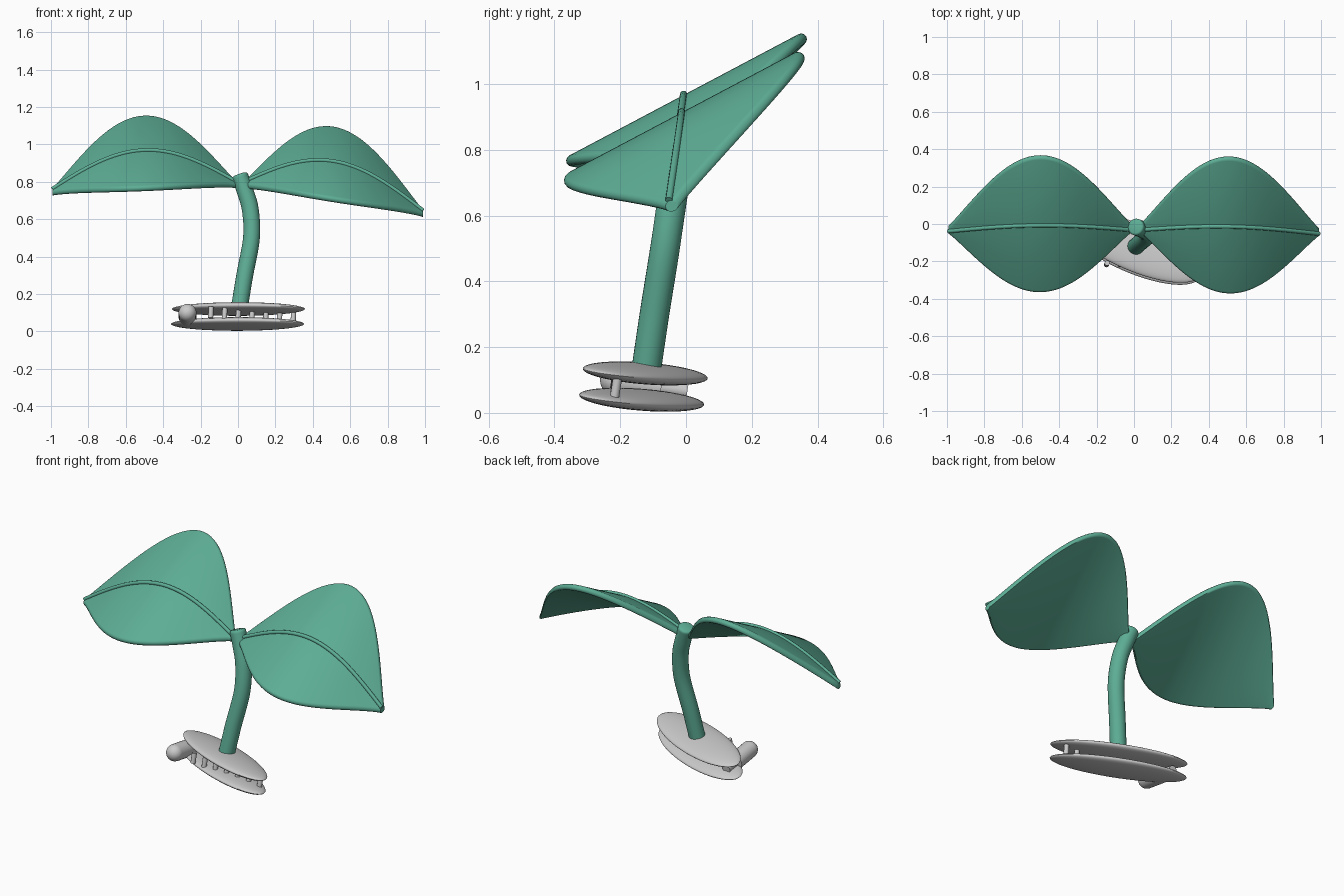
import bpy, bmesh, math
from mathutils import Vector, Matrix

if "Cube" in bpy.data.objects:
    bpy.data.objects.remove(bpy.data.objects["Cube"])

green = bpy.data.materials.new("leaf_green")
green.diffuse_color = (0.11, 0.42, 0.30, 1)
green.use_nodes = True
green.node_tree.nodes["Principled BSDF"].inputs["Base Color"].default_value = green.diffuse_color

UP = Vector((0.058, 0.156, 1)).normalized()      # lean of the whole clip


def finish(bm, name, mat=None, angle=40):
    bmesh.ops.recalc_face_normals(bm, faces=bm.faces)
    me = bpy.data.meshes.new(name)
    bm.to_mesh(me)
    bm.free()
    ob = bpy.data.objects.new(name, me)
    bpy.context.collection.objects.link(ob)
    if mat:
        me.materials.append(mat)
    bpy.ops.object.select_all(action='DESELECT')
    ob.select_set(True)
    bpy.context.view_layer.objects.active = ob
    bpy.ops.object.shade_smooth_by_angle(angle=math.radians(angle))
    return ob


def loft(rings, name, mat=None, angle=40):
    """Skin a list of point rings and cap both ends."""
    bm = bmesh.new()
    vs = [[bm.verts.new(p) for p in r] for r in rings]
    n = len(vs[0])
    for a, b in zip(vs, vs[1:]):
        for i in range(n):
            j = (i + 1) % n
            bm.faces.new((a[i], a[j], b[j], b[i]))
    bm.faces.new(vs[0])
    bm.faces.new(vs[-1])
    return finish(bm, name, mat, angle)


def tube(path, radii, name, mat=None, sides=24):
    rings = []
    for k, p in enumerate(path):
        d = (path[min(k + 1, len(path) - 1)] - path[max(k - 1, 0)]).normalized()
        u = d.cross(Vector((0.12, 1, 0.3))).normalized()
        if abs(d.y) > 0.9:
            u = d.cross(Vector((1, 0, 0))).normalized()
        v = d.cross(u)
        rings.append([p + radii[k] * (u * math.cos(a) + v * math.sin(a))
                      for a in (2 * math.pi * i / sides for i in range(sides))])
    return loft(rings, name, mat)


# Leaves: straight across, arched along, with a midrib on top
ACROSS = Vector((0, 0.884, 0.468))
NORMAL = Vector((0, -0.468, 0.884))
N = 48
H = 0.017


def leaf(side, base, tip):
    rings, rib = [], []
    for k in range(N + 1):
        t = k / N
        s = math.sin(math.pi * t)
        c = base.lerp(tip, t) + Vector((0, 0.028, 0.187)) * s
        w = 0.003 + 0.392 * s ** 1.08
        ring = []
        for sg, a0 in ((1, -90), (-1, 90)):
            for i in range(7):
                a = math.radians(a0 + 30 * i)
                ring.append(c + ACROSS * (sg * w + H * math.cos(a)) + NORMAL * H * math.sin(a))
        rings.append(ring)
        rib.append(c + NORMAL * (H + 0.002))
    loft(rings, side + "_leaf", green)
    tube(rib, [0.011] * (N + 1), side + "_leaf_midrib", green, 10)


leaf("left", Vector((-0.01, -0.023, 0.785)), Vector((-0.993, -0.030, 0.745)))
leaf("right", Vector((0.03, -0.023, 0.782)), Vector((0.990, -0.043, 0.630)))

# Stem: bent tube through a few points, with a softly rounded top
knots = [(0.008, -0.121, 0.13), (0.036, -0.096, 0.30), (0.072, -0.064, 0.50),
         (0.066, -0.042, 0.65), (0.038, -0.027, 0.75), (0.010, -0.016, 0.83)]
knots = [Vector(p) for p in knots]
path = []
for k in range(len(knots) - 1):                  # Catmull-Rom smoothing
    p0, p1, p2 = knots[max(k - 1, 0)], knots[k], knots[k + 1]
    p3 = knots[min(k + 2, len(knots) - 1)]
    for i in range(6):
        t = i / 6
        path.append(0.5 * (2 * p1 + (p2 - p0) * t + (2 * p0 - 5 * p1 + 4 * p2 - p3) * t * t
                           + (3 * p1 - p0 - 3 * p2 + p3) * t ** 3))
path.append(knots[-1])
end = (path[-1] - path[-2]).normalized()
radii = [0.045] * len(path)
path += [path[-1] + end * 0.006, path[-1] + end * 0.009]
radii += [0.041, 0.034]
tube(path, radii, "stem", green)

# Clip plates: two flat tilted ellipsoids
TILT = Vector((0, 0, 1)).rotation_difference(UP).to_matrix().to_4x4()
for name, c in (("lower_clip_plate", (-0.002, -0.135, 0.040)),
                ("upper_clip_plate", (0.002, -0.124, 0.120))):
    bm = bmesh.new()
    bmesh.ops.create_uvsphere(bm, u_segments=64, v_segments=24, radius=1)
    bm.transform(Matrix.Translation(c) @ TILT @ Matrix.Rotation(-0.405, 4, 'Z')
                 @ Matrix.Diagonal((0.383, 0.128, 0.030, 1)))
    finish(bm, name)

# Row of teeth between the plates
for i in range(7):
    x = -0.145 + 0.0735 * i
    c = Vector((x, -0.213, 0.093 - 0.058 * x))
    tube([c - UP * 0.03, c + UP * 0.03], [0.014] * 2, "clip_tooth_%d" % (i + 1), None, 12)

# Finger grip: round-ended rod leaving the gap at the left, and its hinge pin
axis = Vector((0, -1, 0.156)).normalized()
start = Vector((-0.27, -0.075, 0.078))
R, L = 0.048, 0.14
pts = [start, start + axis * L]
rad = [R, R]
for i in range(1, 9):
    a = math.radians(11 * i)
    pts.append(start + axis * (L + R * math.sin(a)))
    rad.append(R * math.cos(a))
tube(pts, rad, "clip_grip")
tube([start, start - axis * 0.08], [0.025] * 2, "hinge_pin", None, 16)
